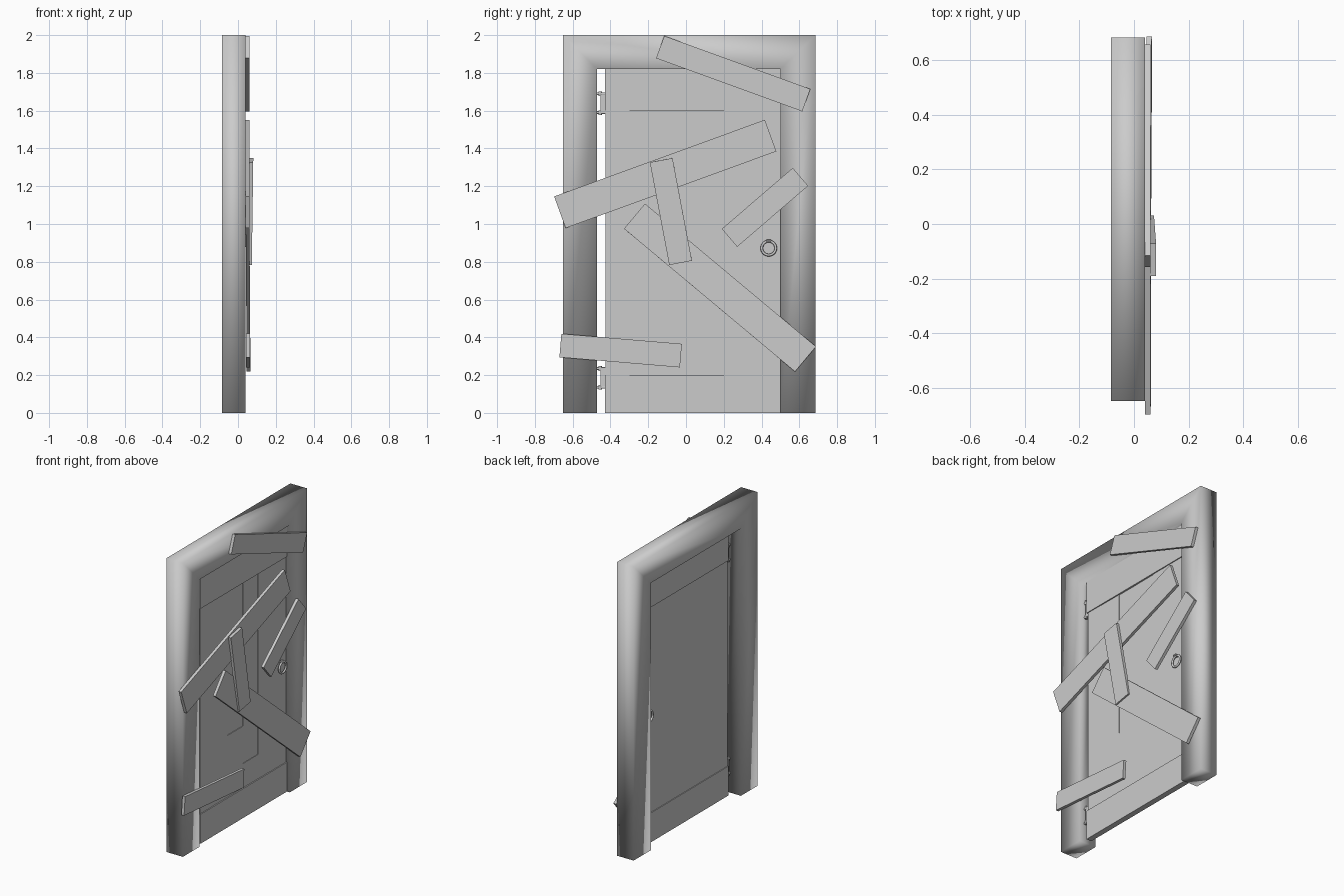
import bpy, bmesh, math
from mathutils import Matrix, Vector

if "Cube" in bpy.data.objects:
    bpy.data.objects.remove(bpy.data.objects["Cube"])


def make(name, bm, smooth=None):
    bmesh.ops.recalc_face_normals(bm, faces=bm.faces)
    me = bpy.data.meshes.new(name)
    bm.to_mesh(me)
    bm.free()
    ob = bpy.data.objects.new(name, me)
    bpy.context.collection.objects.link(ob)
    if smooth:
        bpy.ops.object.select_all(action='DESELECT')
        ob.select_set(True)
        bpy.context.view_layer.objects.active = ob
        bpy.ops.object.shade_smooth_by_angle(angle=math.radians(smooth))
    return ob


def box(name, x, y, z, rot=None):
    """Box from (min, max) ranges, optionally transformed afterwards."""
    bm = bmesh.new()
    bmesh.ops.create_cube(bm, size=1)
    for v in bm.verts:
        v.co = Vector([r[0] + (c + 0.5) * (r[1] - r[0]) for c, r in zip(v.co, (x, y, z))])
    if rot:
        bm.transform(rot)
    return make(name, bm)


def rod(name, p, q, radius):
    p, q = Vector(p), Vector(q)
    bm = bmesh.new()
    m = Matrix.Translation((p + q) / 2) @ (q - p).to_track_quat('Z', 'Y').to_matrix().to_4x4()
    bmesh.ops.create_cone(bm, cap_ends=True, segments=12, radius1=radius, radius2=radius,
                          depth=(q - p).length, matrix=m)
    return make(name, bm, 40)


def ring(name, centre, major, minor):
    """Ring standing in the YZ plane."""
    n, k = 28, 8
    bm = bmesh.new()
    loops = []
    for i in range(n):
        a = 2 * math.pi * i / n
        loop = []
        for j in range(k):
            b = 2 * math.pi * j / k
            r = major + minor * math.cos(b)
            loop.append(bm.verts.new(Vector(centre) + Vector(
                (minor * math.sin(b), r * math.cos(a), r * math.sin(a)))))
        loops.append(loop)
    for i in range(n):
        for j in range(k):
            a, b = loops[i], loops[(i + 1) % n]
            bm.faces.new((a[j], b[j], b[(j + 1) % k], a[(j + 1) % k]))
    return make(name, bm, 60)


# Frame: mitred sweep of a rectangle up, across and down, smooth shaded
path = [((-0.65, 0), (-0.47, 0)), ((-0.65, 2), (-0.47, 1.82)),
        ((0.685, 2), (0.50, 1.82)), ((0.685, 0), (0.50, 0))]
bm = bmesh.new()
loops = []
for o, i in path:
    loops.append([bm.verts.new((x, *p)) for x, p in
                  ((0.04, o), (0.04, i), (-0.085, i), (-0.085, o))])
for a, b in zip(loops, loops[1:]):
    for j in range(4):
        bm.faces.new((a[j], b[j], b[(j + 1) % 4], a[(j + 1) % 4]))
bm.faces.new(loops[0])
bm.faces.new(loops[-1])
make("door_frame", bm, 100)

# Door leaf: vertical planks at slightly different depths
edges = [-0.425, -0.30, -0.13, 0.04, 0.20, 0.33, 0.50]
depth = [0.013, 0.011, 0.007, 0.008, 0.012, 0.013]
for n, (a, b, d) in enumerate(zip(edges, edges[1:], depth)):
    box(f"plank_{n + 1}", (-0.014, d), (a, b), (0.01, 1.81))

# Lower plank patches that leave the short horizontal seams
box("plank_patch_left", (-0.013, 0.011), (-0.13, 0.04), (0.19, 0.62))
box("plank_patch_right", (-0.013, 0.011), (0.04, 0.20), (0.19, 0.365))

# Horizontal rails
box("top_rail", (-0.019, 0.019), (-0.43, 0.50), (1.60, 1.82))
box("bottom_rail", (-0.019, 0.019), (-0.43, 0.50), (0.0, 0.20))

# Hinges bridging the gap between the post and the leaf
for label, zc in (("lower", 0.185), ("upper", 1.64)):
    box(f"{label}_hinge_leaf", (-0.006, 0.006), (-0.453, -0.42), (zc - 0.055, zc + 0.055))
    for n, s in enumerate((-1, 1)):
        z = zc + s * 0.05
        rod(f"{label}_hinge_arm_{n + 1}", (0, -0.475, z), (0, -0.43, z), 0.007)
        rod(f"{label}_hinge_pin_{n + 1}", (0, -0.455, z - 0.012), (0, -0.455, z + 0.012), 0.009)

# Ring handles on both faces, each hung from a staple
for label, s in (("front", 1), ("back", -1)):
    ring(f"{label}_ring_handle", (s * 0.030, 0.438, 0.872), 0.037, 0.007)
    for n, y in enumerate((0.429, 0.447)):
        rod(f"{label}_staple_{n + 1}", (0, y, 0.912), (s * 0.042, y, 0.912), 0.005)
    rod(f"{label}_staple_bar", (s * 0.041, 0.425, 0.912), (s * 0.041, 0.451, 0.912), 0.005)

# Nailed boards: centre y, centre z, length, width, angle, centre x, lean
boards = [(0.25, 1.796, 0.823, 0.126, -20, 0.050, 0),
          (-0.11, 1.265, 1.187, 0.178, 20, 0.051, 0),
          (-0.08, 1.066, 0.553, 0.122, -79.3, 0.067, 0.8),
          (0.18, 0.663, 1.18, 0.173, -39.9, 0.053, -0.4),
          (0.418, 1.088, 0.495, 0.125, 40.7, 0.051, 0),
          (-0.346, 0.33, 0.64, 0.125, -4.8, 0.053, 0)]
for n, (y, z, l, w, ang, x, lean) in enumerate(boards):
    m = (Matrix.Translation((x, y, z)) @ Matrix.Rotation(math.radians(lean), 4, 'Y')
         @ Matrix.Rotation(math.radians(ang), 4, 'X'))
    box(f"nailed_board_{n + 1}", (-0.010, 0.010), (-l / 2, l / 2), (-w / 2, w / 2), m)
